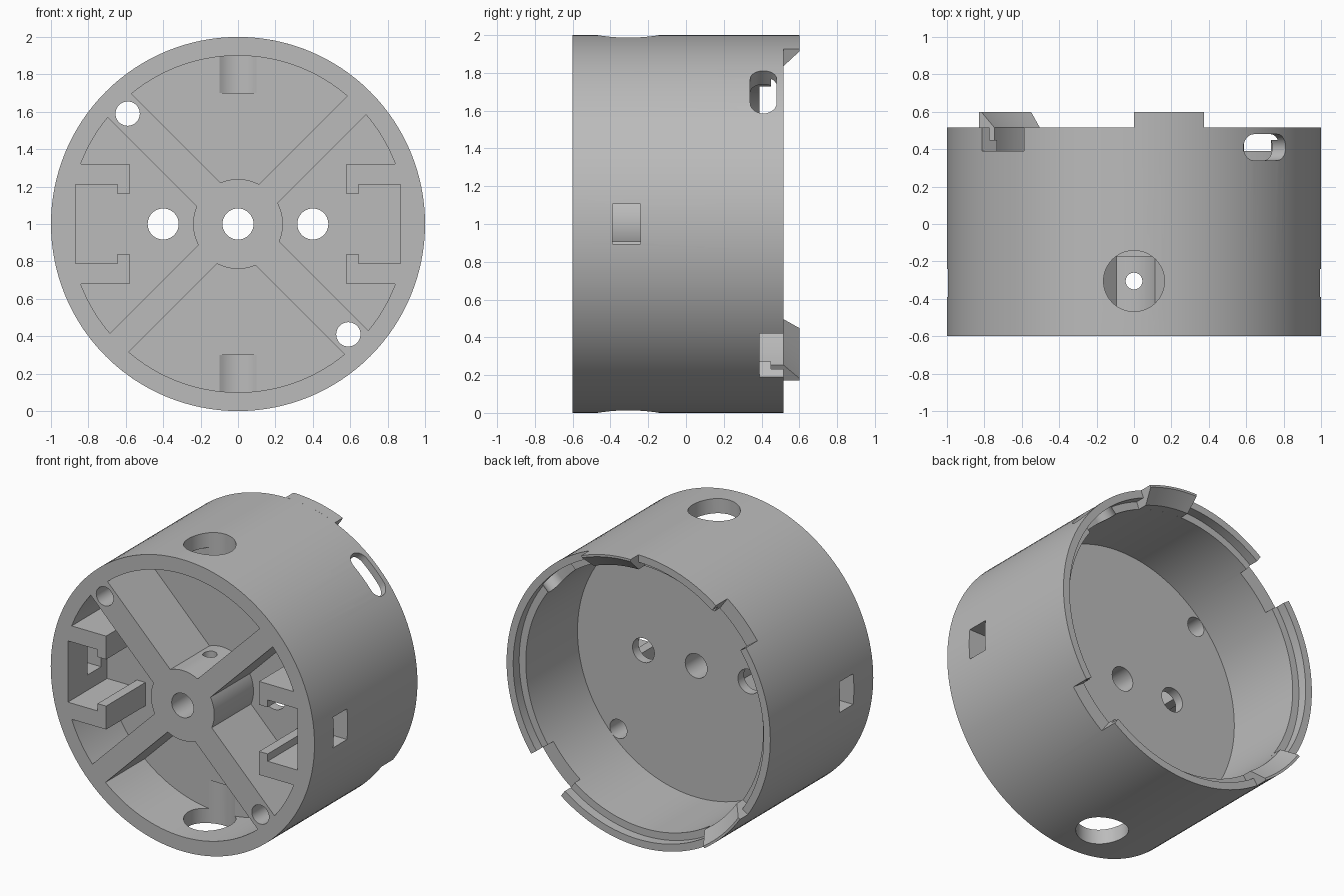
import bpy, bmesh
from math import sin, cos, asin, radians, degrees, pi
from mathutils import Vector

cube = bpy.data.objects.get("Cube")
if cube:
    bpy.data.objects.remove(cube)

grey = bpy.data.materials.new("matte grey")
grey.use_nodes = True
grey.diffuse_color = (0.5, 0.5, 0.5, 1)
grey.node_tree.nodes["Principled BSDF"].inputs["Base Color"].default_value = grey.diffuse_color

X, Y, Z = Vector((1, 0, 0)), Vector((0, 1, 0)), Vector((0, 0, 1))
CENTRE = Z.copy()
FLOOR_FRONT, FLOOR_BACK, RIM = -0.175, -0.11, 0.515
SIDE_Y = -0.305   # depth of the holes through the side wall


def arc(r, a0, a1, n, u=0, v=0):
    """Points on an arc, angles in degrees."""
    return [(u + r * cos(radians(a0 + (a1 - a0) * i / n)),
             v + r * sin(radians(a0 + (a1 - a0) * i / n))) for i in range(n + 1)]


def circle(r, u=0, v=0, n=40):
    return arc(r, 0, 360, n, u, v)[:-1]


def finish(bm, name):
    bmesh.ops.recalc_face_normals(bm, faces=bm.faces)
    mesh = bpy.data.meshes.new(name)
    bm.to_mesh(mesh)
    bm.free()
    mesh.materials.append(grey)
    obj = bpy.data.objects.new(name, mesh)
    bpy.context.collection.objects.link(obj)
    return obj


def prism(name, points, lo, hi, u=X, v=Z, w=Y, origin=CENTRE):
    """Outline in the u-v plane, extruded along w from lo to hi."""
    bm = bmesh.new()
    face = bm.faces.new([bm.verts.new(origin + u * a + v * b + w * lo) for a, b in points])
    top = bmesh.ops.extrude_face_region(bm, geom=[face])["geom"]
    bmesh.ops.translate(bm, vec=w * (hi - lo),
                        verts=[g for g in top if isinstance(g, bmesh.types.BMVert)])
    return finish(bm, name)


def cut(*args, **kw):
    """Subtract a prism from the housing."""
    cutter = prism("cutter", *args, **kw)
    mod = housing.modifiers.new("cut", "BOOLEAN")
    mod.operation, mod.solver, mod.object = "DIFFERENCE", "EXACT", cutter
    graph = bpy.context.evaluated_depsgraph_get()
    mesh = bpy.data.meshes.new_from_object(housing.evaluated_get(graph))
    housing.modifiers.clear()
    housing.data = mesh
    bpy.data.objects.remove(cutter)


def smooth(obj):
    bpy.ops.object.select_all(action="DESELECT")
    obj.select_set(True)
    bpy.context.view_layer.objects.active = obj
    bpy.ops.object.shade_smooth_by_angle(angle=radians(30))


# Drum with a deep back cavity and a stepped rim
housing = prism("housing", circle(1, n=128), -0.6, RIM)
cut(circle(0.9, n=128), FLOOR_BACK, 0.7)
cut(circle(0.95, n=128), 0.45, 0.7)


def pocket(start, w0, w1, middle=None):
    """Quarter pocket between two ribs of half widths w0 and w1."""
    def ends(r):
        return start + degrees(asin(w0 / r)), start + 90 - degrees(asin(w1 / r))
    a0, a1 = ends(0.9)
    h0, h1 = ends(0.24)
    if middle:
        gap, turned = middle
        m = start + 45
        outer = arc(0.9, a0, m - gap, 10) + turned + arc(0.9, m + gap, a1, 10)
    else:
        outer = arc(0.9, a0, a1, 32)
    cut(outer + arc(0.24, h1, h0, 16), -0.7, FLOOR_FRONT)


# Front pockets; the side pockets leave hooked brackets standing
hook = [(0.58, -0.32), (0.58, -0.16), (0.645, -0.16), (0.645, -0.21), (0.87, -0.21)]
hook += [(a, -b) for a, b in reversed(hook)]
for side, turn in ((1, 0), (-1, 180)):
    pocket(45 + turn, 0.07, 0.09)
    bracket = [(side * a, side * b) for a, b in hook]
    pocket(315 + turn, 0.09, 0.07, (degrees(asin(0.32 / 0.9)), bracket))

# Holes through the floor and the ribs
for x, z, r in ((0, 0, 0.083), (0.4, 0, 0.083), (-0.4, 0, 0.083),
                (-0.59, 0.59, 0.065), (0.59, -0.59, 0.065)):
    cut(circle(r, x, z), -0.7, 0.1)

# Round holes above and below, square holes left and right, hub screw hole
hole_origin = CENTRE + Y * SIDE_Y
for s in (1, -1):
    cut(circle(0.163, n=48), 0.7, 1.1, u=X, v=Y, w=Z * s, origin=hole_origin)
    square = [(-0.085, -0.105), (0.065, -0.105), (0.065, 0.105), (-0.085, 0.105)]
    cut(square, 0.8, 1.1, u=Y, v=Z, w=X * s, origin=hole_origin)
cut(circle(0.045, n=24), -0.5, 0.5, u=X, v=Y, w=Z, origin=hole_origin)

# Rounded slot through the wall near the rim
radial = (X + Z).normalized()
slot = arc(0.07, -90, 90, 12, 0.09) + arc(0.07, 90, 270, 12, -0.09)
cut(slot, 0.7, 1.1, u=(Z - X).normalized(), v=Y, w=radial, origin=CENTRE + Y * 0.41)

# Rim notches
for a in (126, 306):
    cut(arc(0.8, a, a + 18.5, 8) + arc(1.1, a + 18.5, a, 8), 0.39, 0.7)
smooth(housing)


def rim_tab(name, a0, a1, n=12):
    """Bevelled tab swept along part of the rim."""
    profile = [(1, RIM), (1, 0.6), (0.985, 0.6), (0.9, RIM), (0.9, 0.45), (0.95, 0.45), (0.95, RIM)]
    bm = bmesh.new()
    rings = []
    for i in range(n + 1):
        a = radians(a0 + (a1 - a0) * i / n)
        rings.append([bm.verts.new((r * cos(a), y, 1 + r * sin(a))) for r, y in profile])
    k = len(profile)
    for p, q in zip(rings, rings[1:]):
        for j in range(k):
            bm.faces.new((p[j], p[(j + 1) % k], q[(j + 1) % k], q[j]))
    bm.faces.new(rings[0])
    bm.faces.new(rings[-1])
    smooth(finish(bm, name))


rim_tab("upper_rim_tab", 68, 90)
rim_tab("lower_rim_tab", 214, 236)
